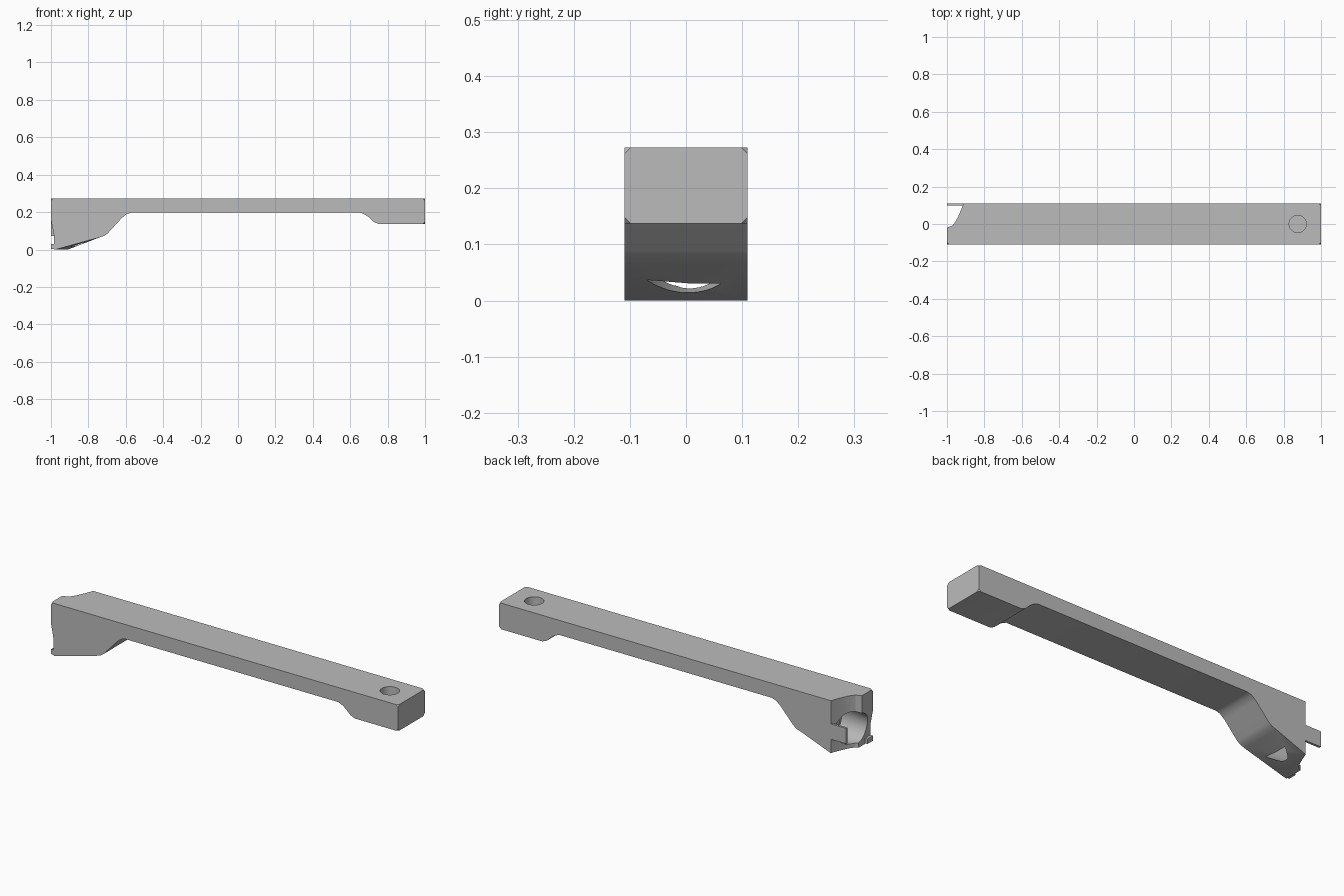
import bpy
import bmesh
from math import pi, cos, sin
from mathutils import Vector, Matrix

old = bpy.data.objects.get("Cube")
if old:
    bpy.data.objects.remove(old, do_unlink=True)

W = 0.11      # half width
TOP = 0.273   # height
BORE_Z = 0.105

grey = bpy.data.materials.new("plain grey")
grey.use_nodes = True
grey.diffuse_color = (0.5, 0.5, 0.5, 1)
grey.node_tree.nodes["Principled BSDF"].inputs["Base Color"].default_value = (0.5, 0.5, 0.5, 1)


def make(name, bm):
    bmesh.ops.recalc_face_normals(bm, faces=bm.faces)
    mesh = bpy.data.meshes.new(name)
    bm.to_mesh(mesh)
    bm.free()
    mesh.materials.append(grey)
    ob = bpy.data.objects.new(name, mesh)
    bpy.context.collection.objects.link(ob)
    return ob


def prism(points, offset):
    """Extrude a closed outline along an offset."""
    bm = bmesh.new()
    face = bm.faces.new([bm.verts.new(p) for p in points])
    new = bmesh.ops.extrude_face_region(bm, geom=[face])["geom"]
    bmesh.ops.translate(bm, vec=offset, verts=[v for v in new if isinstance(v, bmesh.types.BMVert)])
    return bm


def cone(r1, r2, start, end, sides=48):
    a, b = Vector(start), Vector(end)
    turn = (b - a).to_track_quat("Z", "Y").to_matrix().to_4x4()
    bm = bmesh.new()
    bmesh.ops.create_cone(bm, cap_ends=True, segments=sides, radius1=r1, radius2=r2,
                          depth=(b - a).length, matrix=Matrix.Translation((a + b) / 2) @ turn)
    return bm


def box(low, high):
    (x0, y0, z0), (x1, y1, z1) = low, high
    return prism([(x0, y0, z0), (x1, y0, z0), (x1, y1, z0), (x0, y1, z0)], (0, 0, z1 - z0))


def cut(target, cutter):
    cutter.hide_render = True
    mod = target.modifiers.new("cut", "BOOLEAN")
    mod.operation = "DIFFERENCE"
    mod.solver = "EXACT"
    mod.object = cutter
    bpy.context.view_layer.objects.active = target
    bpy.ops.object.modifier_apply(modifier=mod.name)
    bpy.data.objects.remove(cutter, do_unlink=True)


# Bar with deep head and shallow foot
profile = [(-1, TOP), (1, TOP), (1, 0.137), (0.75, 0.137), (0.725, 0.148), (0.7, 0.172),
           (0.68, 0.186), (0.655, 0.197), (-0.57, 0.197), (-0.595, 0.19), (-0.62, 0.17),
           (-0.695, 0.088), (-0.715, 0.073), (-0.74, 0.065),
           (-0.95, 0), (-0.985, 0), (-0.985, 0.08), (-1, 0.16)]
bm = prism([(x, -W, z) for x, z in profile], (0, 2 * W, 0))
# Skew the lower edge of the head
for v in bm.verts:
    if v.co.z < 0.001 and v.co.x > -0.96:
        v.co.x = -0.91 if v.co.y > 0 else -0.975
bmesh.ops.triangulate(bm, faces=[f for f in bm.faces
                                 if f.calc_center_median().z < 0.04 and len(f.verts) == 4])
# Nip the outer corners
corners = [v for v in bm.verts if v.co.x > 0.99 or (v.co.x < -0.99 and v.co.z > 0.2)]
bmesh.ops.bevel(bm, geom=corners, offset=0.012, affect="VERTICES", segments=1, profile=0.5)
body = make("bar_body", bm)

# Curved relief at the head corner
relief = [(-1.1, -0.02), (-1, -0.02), (-0.97, -0.008), (-0.955, 0.012), (-0.94, 0.04),
          (-0.925, 0.075), (-0.91, 0.115), (-0.91, 0.2), (-1.1, 0.2)]
cut(body, make("relief_cutter", prism([(x, y, -0.1) for x, y in relief], (0, 0, 0.5))))

# Round socket in the head
cut(body, make("socket_cutter", cone(0.0975, 0.077, (-0.83, 0, BORE_Z), (-1.02, 0, BORE_Z))))

# Blind round hole in the top of the foot
cut(body, make("hole_cutter", cone(0.046, 0.046, (0.875, 0, 0.17), (0.875, 0, 0.4))))

# Side prong, lower tab and socket pin
make("side_prong", box((-1, 0.098, 0.072), (-0.9, W, 0.152)))
make("lower_tab", box((-1, -W, 0.004), (-0.97, -0.065, 0.03)))
pin = make("socket_pin", cone(0.014, 0.014, (-0.82, 0, BORE_Z), (-0.875, 0, BORE_Z), 20))

# Smooth round walls, crisp edges
for ob in (body, pin):
    bpy.ops.object.select_all(action="DESELECT")
    ob.select_set(True)
    bpy.context.view_layer.objects.active = ob
    bpy.ops.object.shade_smooth_by_angle(angle=pi / 7)
